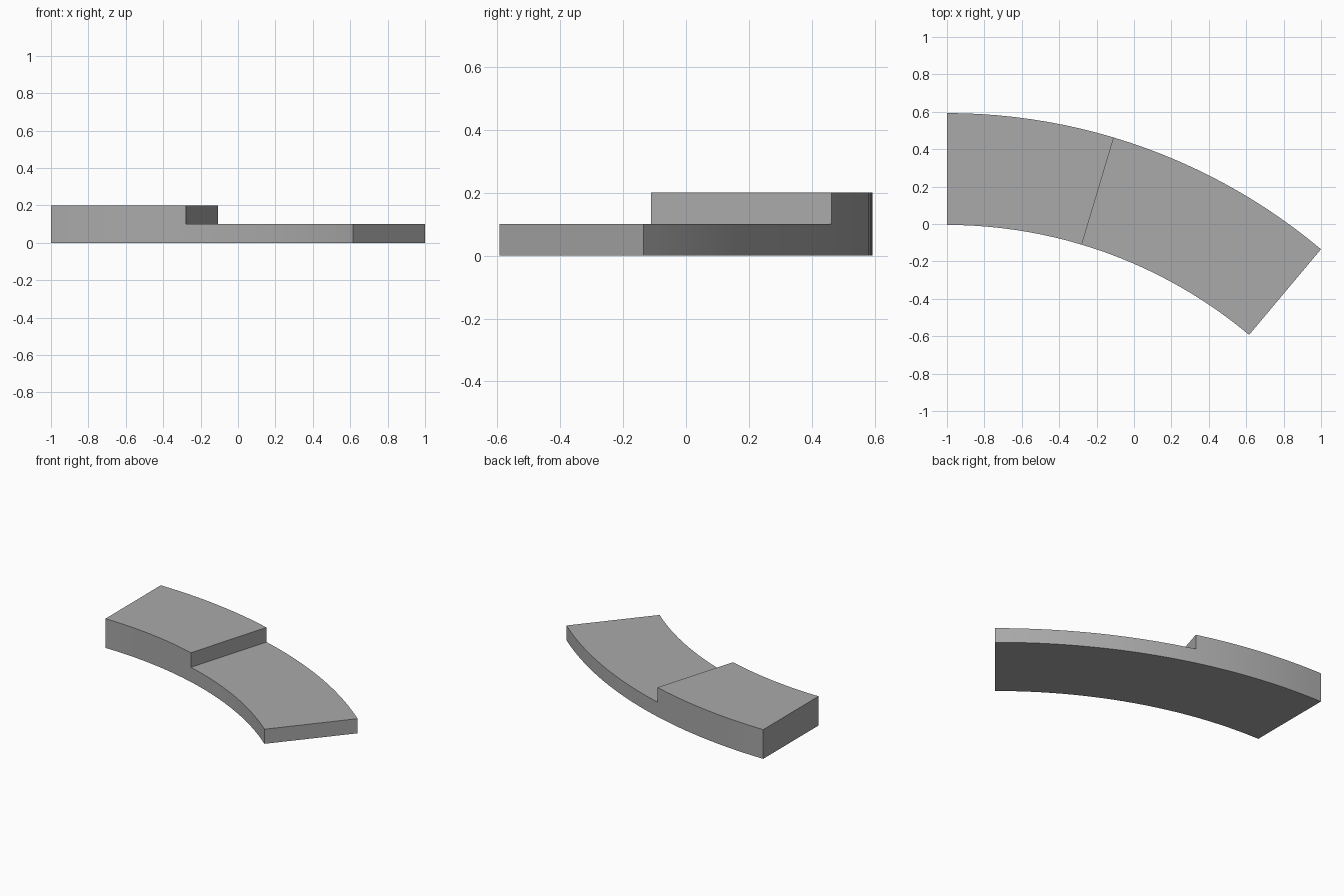
import bpy, bmesh
from math import sin, cos, radians

cube = bpy.data.objects.get("Cube")
if cube:
    bpy.data.objects.remove(cube, do_unlink=True)

INNER, OUTER = 2.513, 3.111      # arc radii
CENTRE_X, CENTRE_Y = -1.0, -2.518
SWEEP, STEPS, STEP_AT = radians(40), 24, 10
LOW, HIGH = 0.1, 0.2

grey = bpy.data.materials.new("plain grey")
grey.use_nodes = True
colour = (0.4, 0.4, 0.4, 1)
grey.diffuse_color = colour
grey.node_tree.nodes["Principled BSDF"].inputs["Base Color"].default_value = colour

bm = bmesh.new()


def row(radius, z, first, last):
    """Vertices along one arc edge of the slab."""
    angles = [SWEEP * i / STEPS for i in range(first, last + 1)]
    return [bm.verts.new((CENTRE_X + radius * sin(a), CENTRE_Y + radius * cos(a), z))
            for a in angles]


def skin(a, b):
    """Strip of quads between two arc edges."""
    for i in range(len(a) - 1):
        bm.faces.new((a[i], a[i + 1], b[i + 1], b[i]))


# Lower layer runs the whole arc, upper layer stops at the step
in_base, out_base = (row(r, 0, 0, STEPS) for r in (INNER, OUTER))
in_mid, out_mid = (row(r, LOW, 0, STEPS) for r in (INNER, OUTER))
in_top, out_top = (row(r, HIGH, 0, STEP_AT) for r in (INNER, OUTER))
skin(in_base, out_base)
skin(in_base, in_mid)
skin(out_base, out_mid)
skin(in_mid[:STEP_AT + 1], in_top)
skin(out_mid[:STEP_AT + 1], out_top)
skin(in_top, out_top)
skin(in_mid[STEP_AT:], out_mid[STEP_AT:])

# End walls and the step riser
bm.faces.new((in_base[0], in_mid[0], in_top[0], out_top[0], out_mid[0], out_base[0]))
bm.faces.new((in_base[-1], in_mid[-1], out_mid[-1], out_base[-1]))
bm.faces.new((in_mid[STEP_AT], in_top[-1], out_top[-1], out_mid[STEP_AT]))
bmesh.ops.recalc_face_normals(bm, faces=bm.faces)

mesh = bpy.data.meshes.new("curved_stepped_slab")
bm.to_mesh(mesh)
bm.free()
mesh.materials.append(grey)
slab = bpy.data.objects.new("curved_stepped_slab", mesh)
bpy.context.collection.objects.link(slab)

# Smooth curved walls, sharp corners
bpy.context.view_layer.objects.active = slab
slab.select_set(True)
bpy.ops.object.shade_smooth_by_angle(angle=radians(30))
